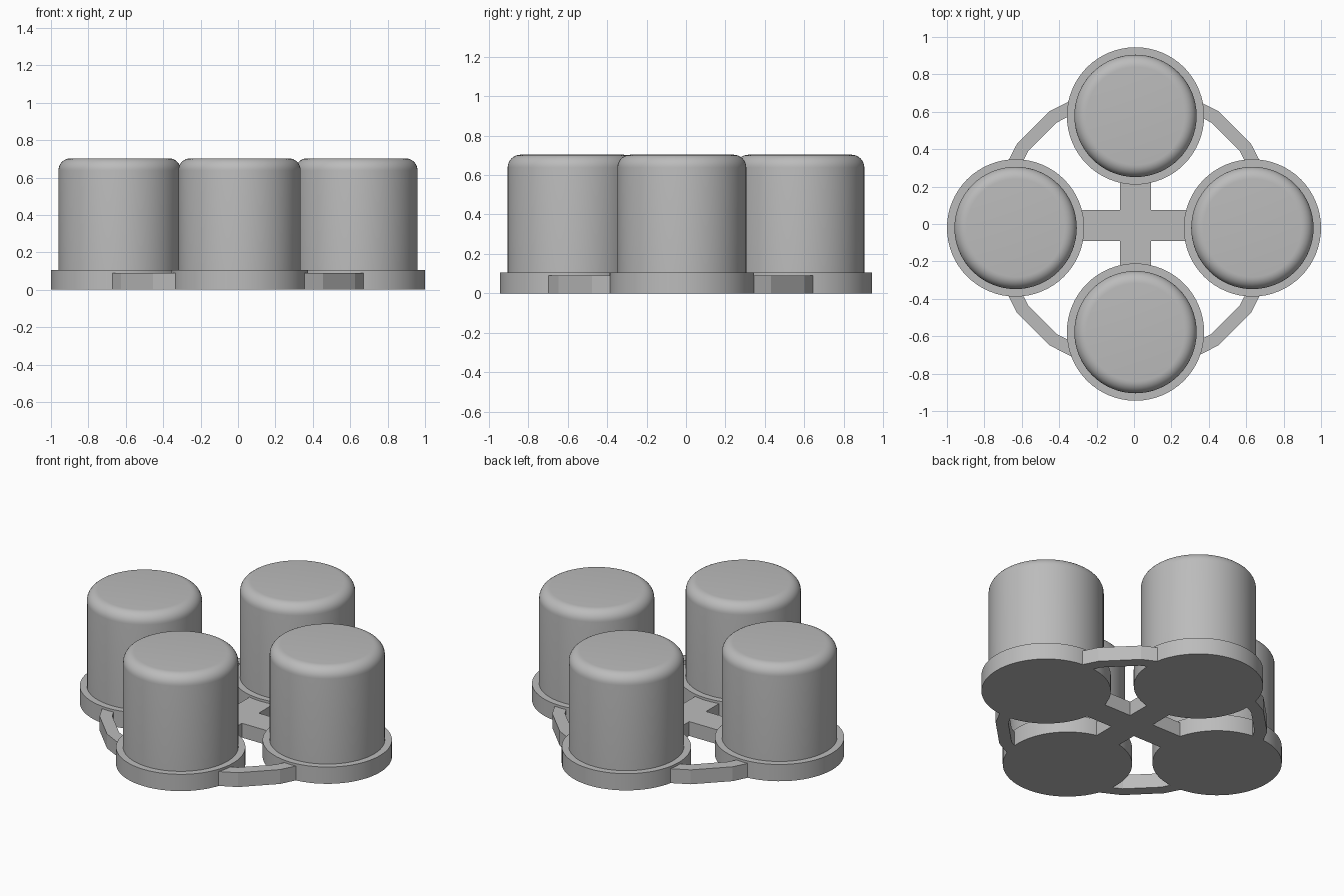
import bpy, bmesh, math

cube = bpy.data.objects.get("Cube")
if cube:
    bpy.data.objects.remove(cube, do_unlink=True)

grey = bpy.data.materials.new("plain_grey")
grey.use_nodes = True
colour = (0.5, 0.5, 0.5, 1)
grey.diffuse_color = colour
grey.node_tree.nodes["Principled BSDF"].inputs["Base Color"].default_value = colour


def finish(name, bm, loc=(0, 0, 0), smooth=True):
    bmesh.ops.recalc_face_normals(bm, faces=bm.faces)
    mesh = bpy.data.meshes.new(name)
    bm.to_mesh(mesh)
    bm.free()
    mesh.materials.append(grey)
    obj = bpy.data.objects.new(name, mesh)
    obj.location = loc
    bpy.context.collection.objects.link(obj)
    if smooth:
        bpy.ops.object.select_all(action='DESELECT')
        obj.select_set(True)
        bpy.context.view_layer.objects.active = obj
        bpy.ops.object.shade_smooth_by_angle(angle=math.radians(30))
    return obj


def lathe(name, profile, loc, steps, smooth=True):
    """Spin a (radius, height) profile around z."""
    bm = bmesh.new()
    verts = [bm.verts.new((r, 0, z)) for r, z in profile]
    edges = [bm.edges.new(pair) for pair in zip(verts, verts[1:])]
    bmesh.ops.spin(bm, geom=verts + edges, cent=(0, 0, 0), axis=(0, 0, 1),
                   angle=math.tau, steps=steps, use_merge=True)
    bmesh.ops.remove_doubles(bm, verts=bm.verts, dist=1e-5)
    return finish(name, bm, loc, smooth)


# Four cylinders with rounded tops, each on a round foot
cup_r, cup_top, fillet = 0.327, 0.703, 0.065
foot_r, foot_top = 0.367, 0.105
foot_profile = [(0, 0), (foot_r, 0), (foot_r, foot_top), (0, foot_top)]
cup_profile = [(0, foot_top - 0.02), (cup_r, foot_top - 0.02)]
for i in range(9):
    a = i * math.pi / 16
    cup_profile.append((cup_r - fillet + fillet * math.cos(a),
                        cup_top - fillet + fillet * math.sin(a)))
cup_profile.append((0, cup_top))

places = {"front": (0.008, -0.578), "back": (0.008, 0.578),
          "left": (0.633, -0.021), "right": (-0.633, -0.021)}
for side, (x, y) in places.items():
    lathe(side + "_foot", foot_profile, (x, y, 0), 64)
    lathe(side + "_cylinder", cup_profile, (x, y, 0), 64)

# Flat cross joining the feet in the middle
arm_top, half = 0.09, 0.083
reach_x, reach_y = 0.4, 0.35
corners = [(half, half), (half, reach_y), (-half, reach_y), (-half, half),
           (-reach_x, half), (-reach_x, -half), (-half, -half),
           (-half, -reach_y), (half, -reach_y), (half, -half),
           (reach_x, -half), (reach_x, half)]
bm = bmesh.new()
base = bm.faces.new([bm.verts.new((x, y, 0)) for x, y in corners])
top = bmesh.ops.extrude_face_region(bm, geom=[base])
bmesh.ops.translate(bm, vec=(0, 0, arm_top),
                    verts=[v for v in top["geom"] if isinstance(v, bmesh.types.BMVert)])
if base.is_valid is False or len([f for f in bm.faces if f.calc_center_median().z < 0.001]) == 0:
    bm.faces.new([v for v in bm.verts if v.co.z < 0.001])
finish("centre_cross", bm, (0.008, -0.008, 0), smooth=False)

# Faceted outer ring that shows as a brace between neighbouring feet
ring_in, ring_out = 0.70, 0.772
ring_profile = [(ring_in, 0), (ring_out, 0), (ring_out, arm_top),
                (ring_in, arm_top), (ring_in, 0)]
lathe("brace_ring", ring_profile, (0, -0.023, 0), 20, smooth=False)
